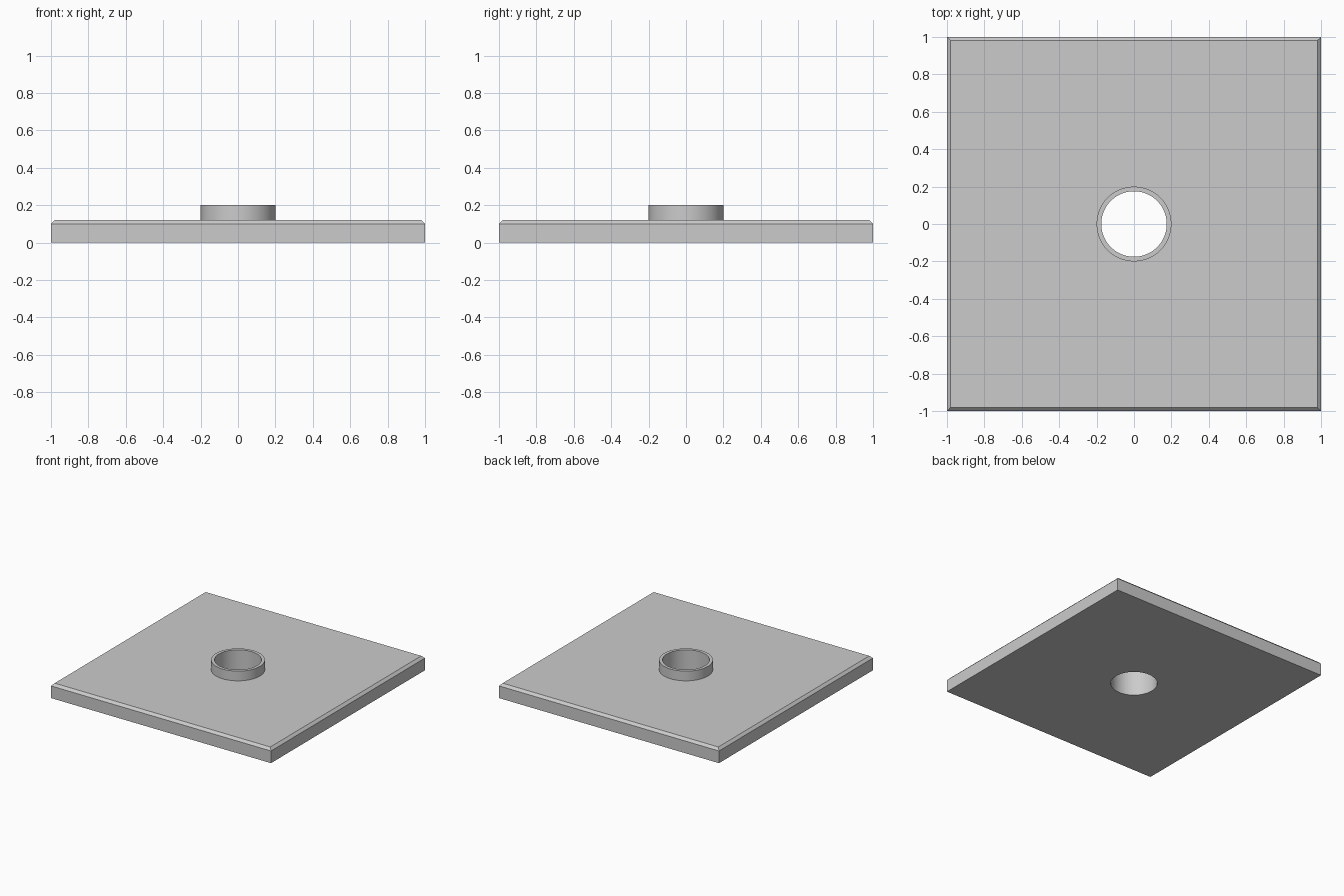
import bpy, bmesh, math

if "Cube" in bpy.data.objects:
    bpy.data.objects.remove(bpy.data.objects["Cube"])

def make_object(name, bm):
    mesh = bpy.data.meshes.new(name)
    bm.to_mesh(mesh)
    bm.free()
    obj = bpy.data.objects.new(name, mesh)
    bpy.context.collection.objects.link(obj)
    return obj

def cylinder(name, radius, z0, z1, sides=96):
    bm = bmesh.new()
    bmesh.ops.create_cone(bm, cap_ends=True, segments=sides, radius1=radius,
                          radius2=radius, depth=z1 - z0)
    bmesh.ops.translate(bm, verts=bm.verts, vec=(0, 0, (z0 + z1) / 2))
    return make_object(name, bm)

# Square plate with a chamfered top rim
bm = bmesh.new()
bmesh.ops.create_cube(bm, size=1)
bmesh.ops.scale(bm, verts=bm.verts, vec=(2, 2, 0.12))
bmesh.ops.translate(bm, verts=bm.verts, vec=(0, 0, 0.06))
rim = [e for e in bm.edges if all(v.co.z > 0.1 for v in e.verts)]
bmesh.ops.bevel(bm, geom=rim, offset=0.02, offset_type='OFFSET',
                segments=1, profile=0.5, affect='EDGES')
plate = make_object("flanged_plate", bm)

# Raised collar joined on, then a bore cut right through
collar = cylinder("collar", 0.2, 0.04, 0.2)
bore = cylinder("bore_cutter", 0.175, -0.1, 0.3)
bpy.context.view_layer.objects.active = plate
plate.select_set(True)
for tool, op in ((collar, 'UNION'), (bore, 'DIFFERENCE')):
    mod = plate.modifiers.new(tool.name, 'BOOLEAN')
    mod.object = tool
    mod.operation = op
    mod.solver = 'EXACT'
    bpy.ops.object.modifier_apply(modifier=mod.name)
    bpy.data.objects.remove(tool)

bpy.ops.object.shade_smooth_by_angle(angle=math.radians(30))
